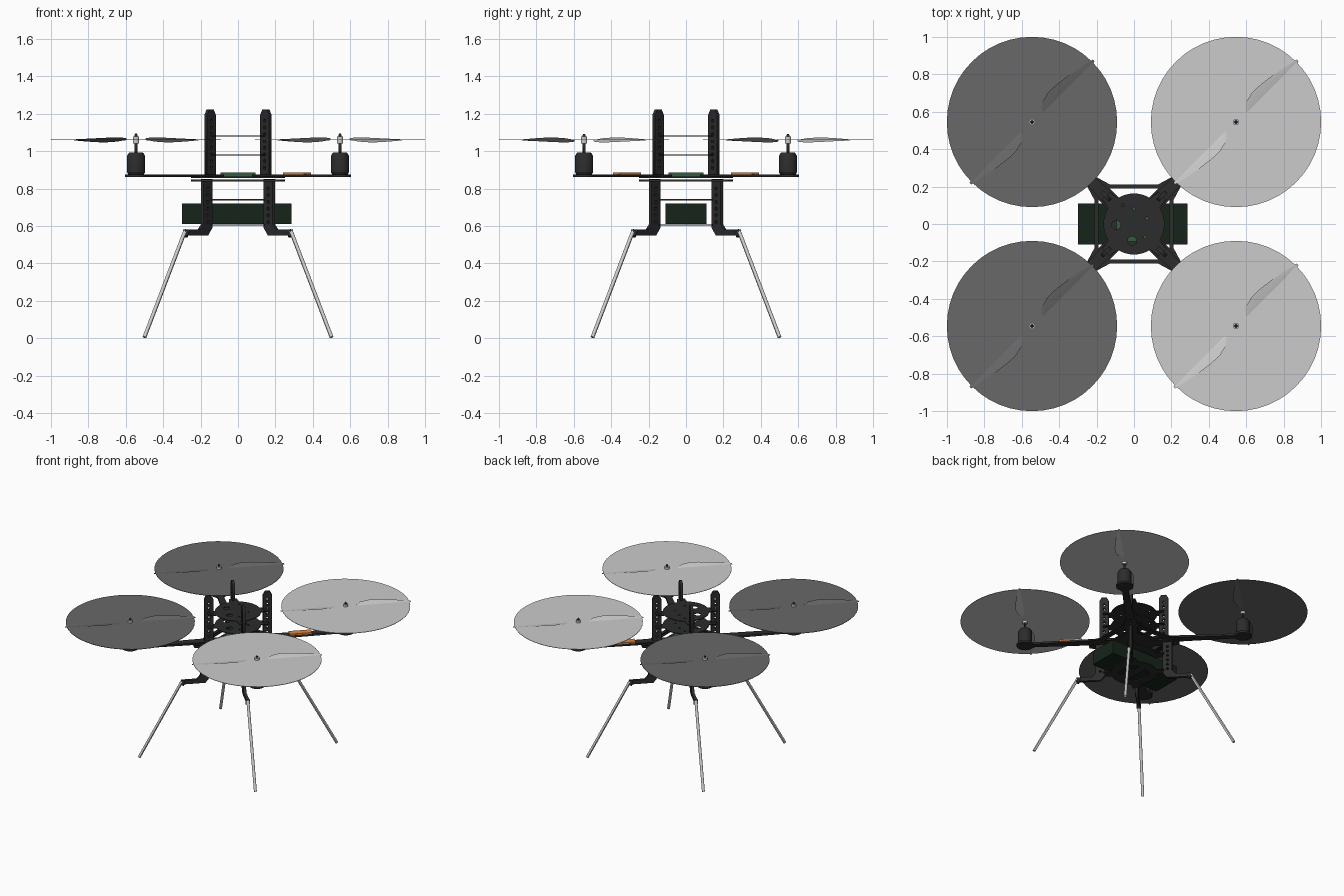
import bpy, bmesh
from math import sin, cos, pi, radians
from mathutils import Matrix, Vector

if "Cube" in bpy.data.objects:
    bpy.data.objects.remove(bpy.data.objects["Cube"])


def material(name, rgb):
    m = bpy.data.materials.new(name)
    m.diffuse_color = (*rgb, 1)
    m.use_nodes = True
    m.node_tree.nodes["Principled BSDF"].inputs["Base Color"].default_value = m.diffuse_color
    return m


FRAME = material("frame_black", (0.025, 0.025, 0.026))
DARK = material("dark_prop", (0.14, 0.14, 0.14))
LIGHT = material("light_prop", (0.58, 0.55, 0.57))
ORANGE = material("orange", (0.75, 0.24, 0.05))
GREEN = material("board_green", (0.035, 0.11, 0.045))
PACK = material("battery_black", (0.008, 0.018, 0.01))
smooth = []


def add(name, mesh, mat=None, matrix=Matrix()):
    ob = bpy.data.objects.new(name, mesh)
    bpy.context.collection.objects.link(ob)
    ob.matrix_world = matrix
    if mat:
        mesh.materials.clear()
        mesh.materials.append(mat)
    return ob


def from_bm(name, bm, mat=None, matrix=Matrix()):
    bmesh.ops.recalc_face_normals(bm, faces=bm.faces)
    mesh = bpy.data.meshes.new(name)
    bm.to_mesh(mesh)
    bm.free()
    return add(name, mesh, mat, matrix)


def ring(cx, cy, r, n=10):
    return [(cx + r * cos(2 * pi * i / n), cy + r * sin(2 * pi * i / n)) for i in range(n)]


def plate(name, loops, thick, matrix, mat=FRAME):
    """Flat sheet: first loop is the outline, the others are cut-outs."""
    cu = bpy.data.curves.new(name, 'CURVE')
    cu.dimensions = '2D'
    cu.fill_mode = 'BOTH'
    cu.extrude = thick / 2
    for pts in loops:
        sp = cu.splines.new('POLY')
        sp.points.add(len(pts) - 1)
        for p, (x, y) in zip(sp.points, pts):
            p.co = (x, y, 0, 1)
        sp.use_cyclic_u = True
    tmp = bpy.data.objects.new("tmp", cu)
    bpy.context.collection.objects.link(tmp)
    dg = bpy.context.evaluated_depsgraph_get()
    mesh = bpy.data.meshes.new_from_object(tmp.evaluated_get(dg))
    bpy.data.objects.remove(tmp)
    return add(name, mesh, mat, matrix)


def lathe(name, profile, mat, matrix, n=24):
    bm = bmesh.new()
    vs = [bm.verts.new((r, 0, z)) for r, z in profile]
    es = [bm.edges.new(p) for p in zip(vs, vs[1:])]
    bmesh.ops.spin(bm, geom=vs + es, cent=(0, 0, 0), axis=(0, 0, 1), angle=2 * pi, steps=n)
    bmesh.ops.remove_doubles(bm, verts=bm.verts, dist=1e-5)
    ob = from_bm(name, bm, mat, matrix)
    smooth.append(ob)
    return ob


def rod(name, a, b, r, mat=None):
    a, b = Vector(a), Vector(b)
    m = Matrix.Translation(a) @ (b - a).to_track_quat('Z', 'Y').to_matrix().to_4x4()
    h = (b - a).length
    return lathe(name, [(0, 0), (r, 0), (r, h), (0, h)], mat, m, 12)


def box(name, size, matrix, mat):
    bm = bmesh.new()
    bmesh.ops.create_cube(bm, size=1, matrix=Matrix.Diagonal((*size, 1)))
    return from_bm(name, bm, mat, matrix)


def blades(name, mat, matrix):
    """Two pitched blades with lens-shaped sections."""
    bm = bmesh.new()
    stations = [(.08, .008), (.11, .036), (.17, .05), (.23, .049), (.30, .04), (.38, .026), (.466, .006)]
    for s in (1, -1):
        loops = []
        for r, h in stations:
            sec = [(h, .26 * h), (0, .003), (-h, -.26 * h), (0, -.003)]
            loops.append([bm.verts.new((s * r, s * y, z)) for y, z in sec])
        for p, q in zip(loops, loops[1:]):
            for i in range(4):
                j = (i + 1) % 4
                bm.faces.new((p[i], p[j], q[j], q[i]))
        bm.faces.new(loops[0])
        bm.faces.new(loops[-1])
    smooth.append(from_bm(name, bm, mat, matrix))


def up(z):
    return Matrix.Translation((0, 0, z))


# centre frame plates with side cut-outs
outline, cuts = [], []
for k in range(4):
    c, s = cos(k * pi / 2), sin(k * pi / 2)
    turn = lambda pts: [(x * c - y * s, x * s + y * c) for x, y in pts]
    outline += turn([(.212, .13), (.25, .20), (.20, .25), (.13, .212)])
    cuts.append(turn([(-.13, .19), (.13, .19), (.07, .13), (-.07, .13)]))
    cuts.append(turn(ring(.205, .205, .01)))
for z in (.843, .861):
    plate("centre_frame_plate", [outline] + cuts, .009, up(z))

# round decks with tabs reaching the posts
deck = []
for i in range(72):
    a = 2 * pi * (i + .5) / 72
    d = abs((a % (pi / 2)) - pi / 4)
    r = .215 if d < radians(9) else .163
    deck.append((r * cos(a), r * sin(a)))
holes = [ring(-.095, -.005, .024, 16), ring(-.01, -.09, .024, 16), ring(.07, .03, .008),
         ring(0, .08, .008), ring(.06, -.07, .008), ring(-.06, .1, .008)]
slots = [[(sx * .03, -.09), (sx * .09, -.07), (sx * .09, .07), (sx * .03, .09)] for sx in (1, -1)]
for name, z, h in (("upper_deck", 1.08, holes), ("upper_deck", .98, holes),
                   ("battery_top_deck", .74, slots), ("battery_bottom_deck", .605, slots)):
    plate(name, [deck] + h, .006, up(z))

# battery and control board
box("battery", (.585, .22, .108), Matrix.Translation((-.006, 0, .665)), PACK)
box("control_board", (.185, .185, .03), up(.871), GREEN)

# parts repeated on the four diagonals
upper = [(.178, .86), (.243, .86), (.243, 1.195), (.228, 1.222), (.193, 1.222), (.178, 1.195)]
lower = [(.203, .85), (.27, .85), (.27, .61), (.295, .58), (.405, .58), (.405, .55), (.235, .55), (.203, .59)]
arm = [(.14, -.035), (.70, -.022)]
arm += [(.771 + .06 * cos(a), .06 * sin(a)) for a in [radians(-150 + 20 * i) for i in range(16)]]
arm += [(.70, .022), (.14, .035)]
for k in range(4):
    a = pi / 4 + k * pi / 2
    sx, sy = (1 if cos(a) > 0 else -1), (1 if sin(a) > 0 else -1)
    tag = ("back_" if sy > 0 else "front_") + ("right" if sx > 0 else "left")
    rot = Matrix.Rotation(a, 4, 'Z')
    stand = rot @ Matrix.Rotation(pi / 2, 4, 'X')
    col = LIGHT if sx > 0 else DARK

    # perforated posts and leg
    plate(tag + "_upper_post", [upper] + [ring(.21, .91 + .036 * i, .009, 8) for i in range(8)], .02, stand)
    plate(tag + "_lower_post", [lower] + [ring(.237, .62 + .036 * i, .009, 8) for i in range(6)], .02, stand)
    rod(tag + "_foot_socket", rot @ Vector((.385, 0, .575)), rot @ Vector((.402, 0, .545)), .016, FRAME)
    rod(tag + "_leg", (sx * .283, sy * .283, .572), (sx * .5, sy * .5, .005), .0105)

    # arm and speed controller
    plate(tag + "_arm", [arm], .015, rot @ up(.868))
    if sx > 0:
        box(tag + "_speed_controller", (.16, .052, .026), rot @ Matrix.Translation((.445, 0, .874)), ORANGE)

    # motor, shaft, hub, propeller
    at = Matrix.Translation((sx * .545, sy * .545, 0))
    lathe(tag + "_motor", [(0, .87), (.038, .87), (.049, .888), (.049, .972), (.038, .992), (0, .992)], FRAME, at)
    lathe(tag + "_shaft", [(0, .98), (.008, .98), (.008, 1.085), (.004, 1.093), (0, 1.093)], FRAME, at, 12)
    lathe(tag + "_hub", [(0, 1.042), (.017, 1.042), (.017, 1.078), (0, 1.078)], LIGHT, at, 16)
    lathe(tag + "_prop_disc", [(0, 1.0585), (.455, 1.0585), (.455, 1.0615), (0, 1.0615)], col, at, 48)
    blades(tag + "_prop_blades", col, at @ up(1.06) @ Matrix.Rotation(pi / 4, 4, 'Z'))

# smooth the turned parts, keep sharp edges
bpy.ops.object.select_all(action='DESELECT')
for ob in smooth:
    ob.select_set(True)
bpy.context.view_layer.objects.active = smooth[0]
bpy.ops.object.shade_smooth_by_angle(angle=radians(30))
